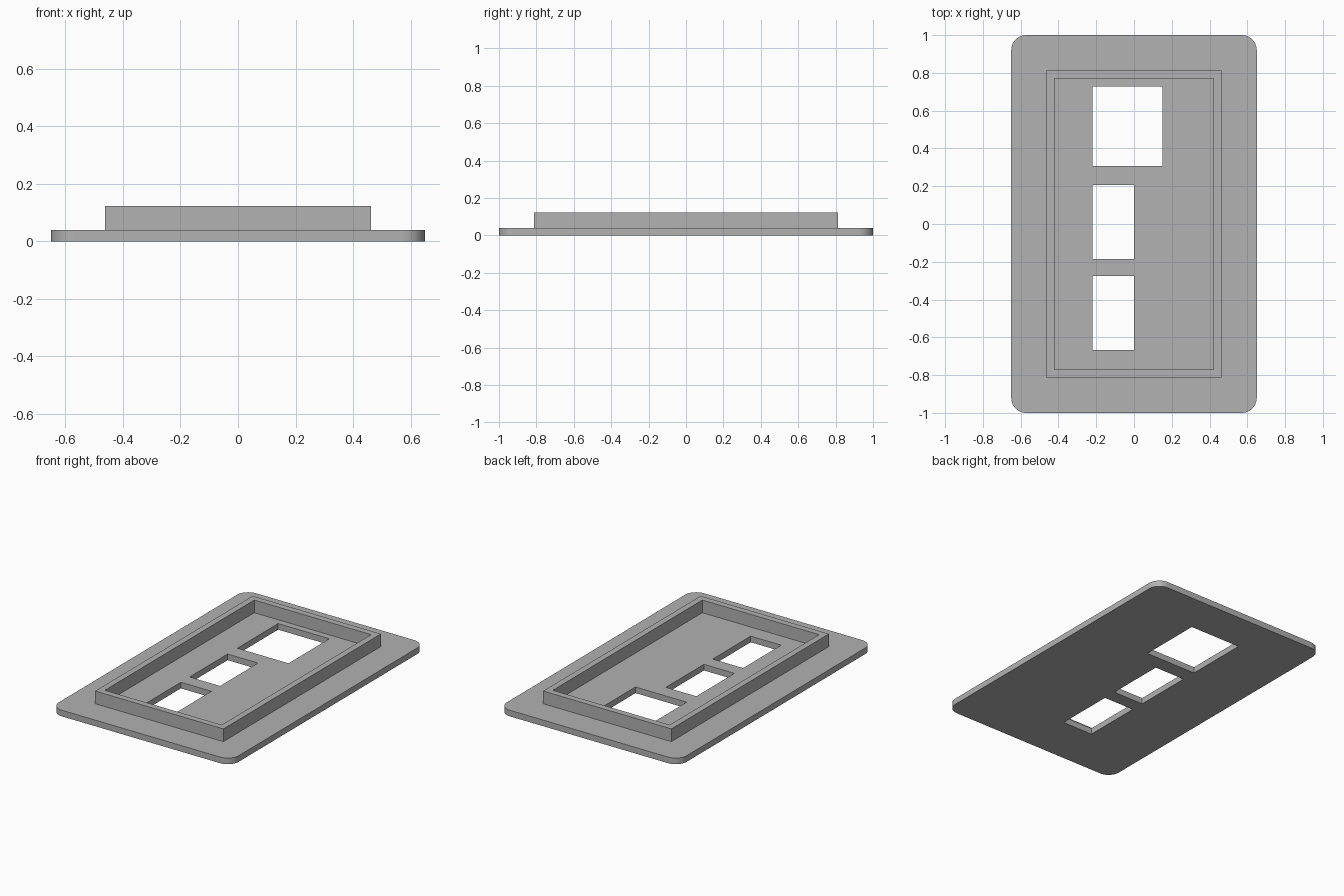
import bpy
import bmesh
from math import cos, sin, pi, radians

if "Cube" in bpy.data.objects:
    bpy.data.objects.remove(bpy.data.objects["Cube"], do_unlink=True)

grey = bpy.data.materials.new("plain grey")
grey.use_nodes = True
colour = (0.445, 0.445, 0.445, 1)
grey.diffuse_color = colour
grey.node_tree.nodes["Principled BSDF"].inputs["Base Color"].default_value = colour


def rectangle(x0, x1, y0, y1):
    return [(x0, y0), (x1, y0), (x1, y1), (x0, y1)]


def centred(half_x, half_y):
    return rectangle(-half_x, half_x, -half_y, half_y)


def rounded(half_x, half_y, radius, steps=10):
    points = []
    for corner, (sx, sy) in enumerate([(1, 1), (-1, 1), (-1, -1), (1, -1)]):
        for i in range(steps + 1):
            a = (corner + i / steps) * pi / 2
            points.append((sx * (half_x - radius) + radius * cos(a),
                           sy * (half_y - radius) + radius * sin(a)))
    return points


def slab(name, outlines, bottom, top):
    """Extrude a filled outline; every outline after the first is a hole."""
    curve = bpy.data.curves.new(name, "CURVE")
    curve.dimensions = "2D"
    curve.fill_mode = "BOTH"
    curve.extrude = (top - bottom) / 2
    for outline in outlines:
        spline = curve.splines.new("POLY")
        spline.points.add(len(outline) - 1)
        for point, (x, y) in zip(spline.points, outline):
            point.co = (x, y, 0, 1)
        spline.use_cyclic_u = True
    obj = bpy.data.objects.new(name, curve)
    bpy.context.collection.objects.link(obj)
    bpy.ops.object.select_all(action="DESELECT")
    obj.select_set(True)
    bpy.context.view_layer.objects.active = obj
    bpy.ops.object.convert(target="MESH")
    obj = bpy.context.object
    # Weld the caps to the walls and seat the slab at its height
    bm = bmesh.new()
    bm.from_mesh(obj.data)
    bmesh.ops.remove_doubles(bm, verts=bm.verts, dist=0.0001)
    bmesh.ops.translate(bm, verts=bm.verts, vec=(0, 0, (bottom + top) / 2))
    bmesh.ops.recalc_face_normals(bm, faces=bm.faces)
    bm.to_mesh(obj.data)
    bm.free()
    obj.data.materials.clear()
    obj.data.materials.append(grey)
    bpy.ops.object.shade_smooth_by_angle(angle=radians(30))
    return obj


# Base plate with rounded corners and three windows
slab("base_plate", [
    rounded(0.65, 1.0, 0.08),
    rectangle(-0.22, 0.15, 0.307, 0.728),
    rectangle(-0.22, 0.0, -0.185, 0.207),
    rectangle(-0.22, 0.0, -0.667, -0.275),
], 0, 0.04)

# Raised rectangular rim
slab("raised_rim", [centred(0.463, 0.812), centred(0.422, 0.771)], 0.04, 0.123)
